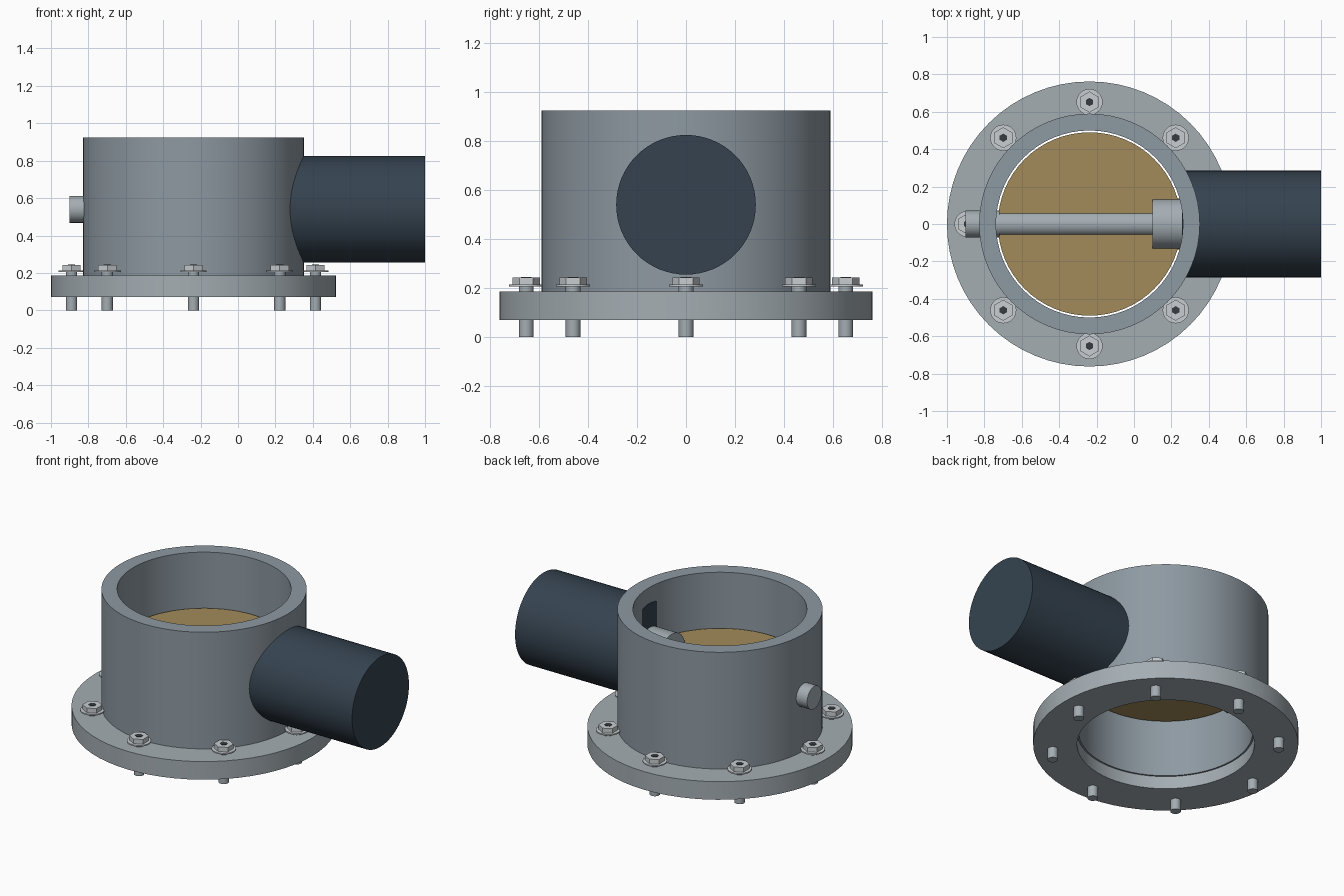
import bpy, bmesh, math
from mathutils import Matrix

if "Cube" in bpy.data.objects:
    bpy.data.objects.remove(bpy.data.objects["Cube"])

CX = -0.238      # valve axis
SHAFT_Z = 0.54   # height of shaft and actuator


def material(name, rgb):
    m = bpy.data.materials.new(name)
    m.diffuse_color = (*rgb, 1)
    m.use_nodes = True
    m.node_tree.nodes["Principled BSDF"].inputs["Base Color"].default_value = m.diffuse_color
    return m


STEEL = material("steel", (0.37, 0.42, 0.45))
CAST = material("cast_grey", (0.27, 0.32, 0.36))
BOLT = material("bolt_steel", (0.58, 0.61, 0.63))
DARK = material("dark_blue_grey", (0.035, 0.055, 0.078))
BRASS = material("brass", (0.36, 0.26, 0.105))
BLACK = material("socket_dark", (0.04, 0.045, 0.05))


def finish(bm, name, mat):
    bmesh.ops.recalc_face_normals(bm, faces=bm.faces)
    me = bpy.data.meshes.new(name)
    bm.to_mesh(me)
    bm.free()
    me.materials.append(mat)
    ob = bpy.data.objects.new(name, me)
    bpy.context.collection.objects.link(ob)
    bpy.ops.object.select_all(action='DESELECT')
    ob.select_set(True)
    bpy.context.view_layer.objects.active = ob
    bpy.ops.object.shade_smooth_by_angle(angle=math.radians(30))
    return ob


def lathe(name, profile, mat, sides=64):
    """Spin a closed (r, z) profile about the valve axis."""
    bm = bmesh.new()
    rings = []
    for i in range(sides):
        a = math.tau * i / sides
        rings.append([bm.verts.new((CX + r * math.cos(a), r * math.sin(a), z))
                      for r, z in profile])
    n = len(profile)
    for i in range(sides):
        p, q = rings[i], rings[(i + 1) % sides]
        for j in range(n):
            k = (j + 1) % n
            bm.faces.new((p[j], q[j], q[k], p[k]))
    return finish(bm, name, mat)


def rod(name, r, lo, hi, mat, axis='Z', at=(0, 0), sides=48):
    """Capped cylinder or prism from lo to hi, along Z at (x, y) or along X."""
    bm = bmesh.new()
    bmesh.ops.create_cone(bm, cap_ends=True, segments=sides,
                          radius1=r, radius2=r, depth=hi - lo)
    if axis == 'X':
        mat4 = (Matrix.Translation(((lo + hi) / 2, 0, SHAFT_Z))
                @ Matrix.Rotation(math.pi / 2, 4, 'Y'))
    else:
        mat4 = Matrix.Translation((at[0], at[1], (lo + hi) / 2))
    bm.transform(mat4)
    return finish(bm, name, mat)


# Mounting flange and tubular housing, with a small step in the bore
lathe("flange", [(0.51, 0.07), (0.762, 0.07), (0.762, 0.185), (0.51, 0.185)], STEEL)
lathe("housing", [(0.50, 0.15), (0.59, 0.15), (0.59, 0.925), (0.50, 0.925)], CAST)

# Closing disc on its cross shaft
rod("valve_disc", 0.49, 0.505, 0.574, BRASS, at=(CX, 0), sides=64)
rod("shaft", 0.066, -0.85, 0.25, STEEL, 'X')
rod("shaft_bushing", 0.072, -0.90, -0.72, STEEL, 'X')
rod("shaft_hub", 0.135, 0.10, 0.258, STEEL, 'X')

# Actuator drum on the right
rod("actuator", 0.285, 0.256, 1.0, DARK, 'X', sides=64)

# Ring of eight flange bolts
for i in range(8):
    a = math.tau * i / 8
    p = (CX + 0.652 * math.cos(a), 0.652 * math.sin(a))
    rod(f"bolt_shank_{i}", 0.03, 0.0, 0.21, STEEL, at=p, sides=24)
    rod(f"bolt_washer_{i}", 0.07, 0.206, 0.214, BOLT, at=p, sides=32)
    rod(f"bolt_head_{i}", 0.056, 0.214, 0.243, BOLT, at=p, sides=6)
    rod(f"bolt_socket_{i}", 0.022, 0.236, 0.246, BLACK, at=p, sides=6)
